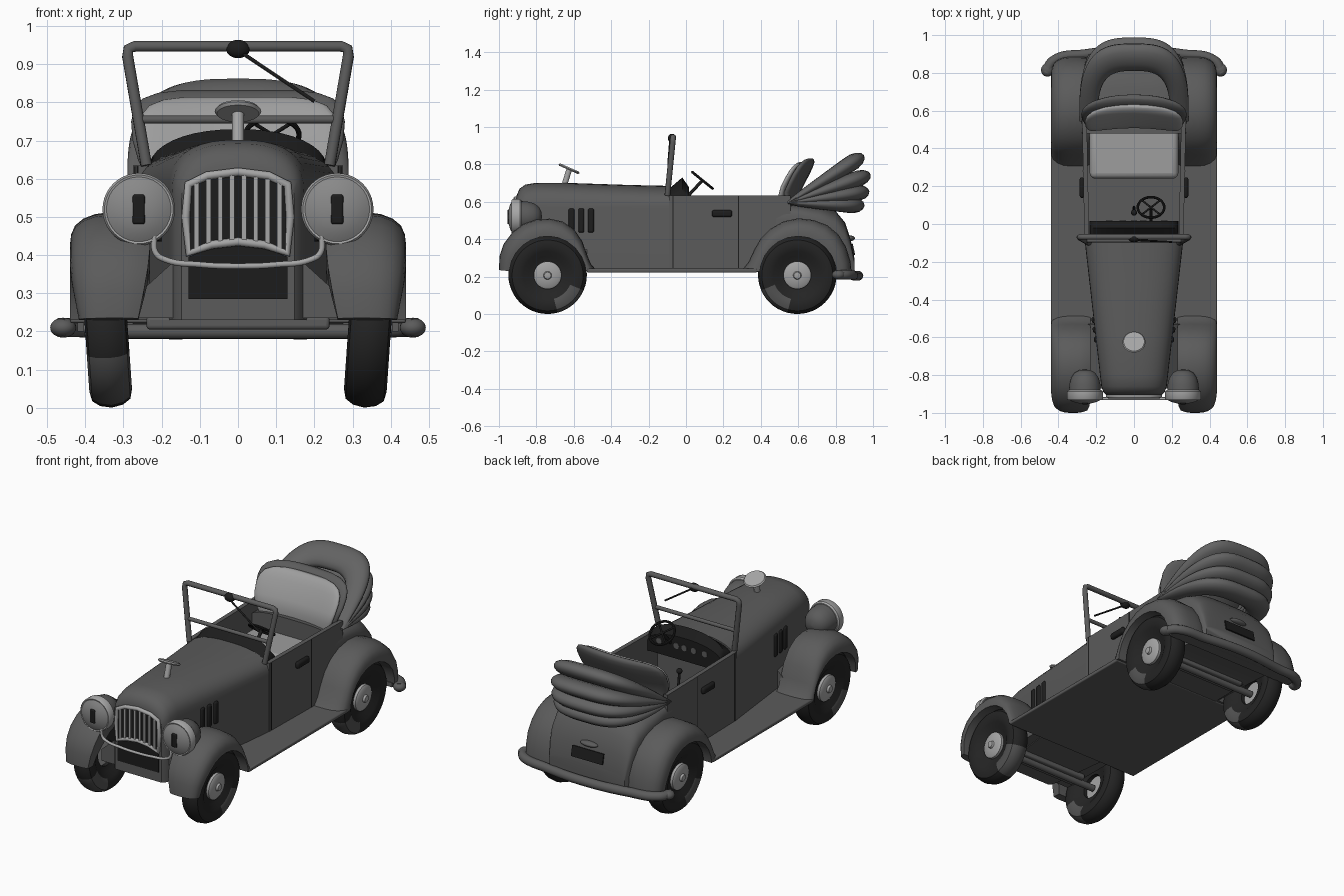
import bpy, bmesh, math
from mathutils import Vector, Matrix

if "Cube" in bpy.data.objects:
    bpy.data.objects.remove(bpy.data.objects["Cube"])

def material(name, v):
    m = bpy.data.materials.new(name)
    m.diffuse_color = (v, v, v, 1)
    m.use_nodes = True
    m.node_tree.nodes["Principled BSDF"].inputs["Base Color"].default_value = m.diffuse_color
    return m

BODY = material("body grey", 0.105)
FABRIC = material("folded top grey", 0.125)
LIGHT = material("light metal", 0.38)
LENS = material("lamp lens", 0.25)
SEAT = material("seat leather", 0.34)
BLACK = material("black trim", 0.012)
TYRE = material("tyre rubber", 0.018)
PATCH = material("tyre patch", 0.085)

def finish(o, name, mat, angle=35):
    o.name = name
    o.data.materials.clear()
    o.data.materials.append(mat)
    bpy.ops.object.select_all(action='DESELECT')
    o.select_set(True)
    bpy.context.view_layer.objects.active = o
    bpy.ops.object.shade_smooth_by_angle(angle=math.radians(angle))
    return o

def loft(name, rings, mat, angle=35, loop=False, matrix=None):
    """Skin closed rings of points, capping both ends."""
    bm = bmesh.new()
    vs = [[bm.verts.new(p) for p in r] for r in rings]
    n = len(vs[0])
    for a, b in zip(vs, vs[1:] + (vs[:1] if loop else [])):
        for i in range(n):
            bm.faces.new((a[i], a[(i + 1) % n], b[(i + 1) % n], b[i]))
    if not loop:
        bm.faces.new(vs[0])
        bm.faces.new(vs[-1])
    bmesh.ops.remove_doubles(bm, verts=bm.verts, dist=1e-5)
    bmesh.ops.recalc_face_normals(bm, faces=bm.faces)
    me = bpy.data.meshes.new(name)
    bm.to_mesh(me)
    bm.free()
    o = bpy.data.objects.new(name, me)
    bpy.context.collection.objects.link(o)
    if matrix:
        o.matrix_world = matrix
    return finish(o, name, mat, angle)

def lathe(name, profile, mat, matrix, n=40, loop=False):
    """Turn (radius, height) points around local z."""
    rings = [[(max(r, 1e-4) * math.cos(2 * math.pi * i / n), max(r, 1e-4) * math.sin(2 * math.pi * i / n), h)
              for i in range(n)] for r, h in profile]
    return loft(name, rings, mat, 40, loop, matrix)

def box(name, lo, hi, mat, bevel=0.0, rot=(0, 0, 0)):
    lo, hi = Vector(lo), Vector(hi)
    bpy.ops.mesh.primitive_cube_add(size=1, location=(lo + hi) / 2, rotation=rot)
    o = bpy.context.object
    o.scale = [abs(c) for c in hi - lo]
    bpy.ops.object.transform_apply(location=False, rotation=False, scale=True)
    if bevel:
        m = o.modifiers.new("bevel", 'BEVEL')
        m.width, m.segments = bevel, 3
    return finish(o, name, mat)

def ball(name, loc, scale, mat, rot=(0, 0, 0)):
    bpy.ops.mesh.primitive_uv_sphere_add(segments=24, ring_count=14, location=loc, rotation=rot)
    bpy.context.object.scale = scale
    return finish(bpy.context.object, name, mat)

def tube(name, pts, r, mat, cyclic=False, smooth=False):
    cu = bpy.data.curves.new(name, 'CURVE')
    cu.dimensions, cu.bevel_depth, cu.bevel_resolution, cu.use_fill_caps = '3D', r, 3, True
    sp = cu.splines.new('BEZIER')
    sp.bezier_points.add(len(pts) - 1)
    for b, p in zip(sp.bezier_points, pts):
        b.co = p
        b.handle_left_type = b.handle_right_type = 'AUTO' if smooth else 'VECTOR'
    sp.use_cyclic_u = cyclic
    o = bpy.data.objects.new(name, cu)
    bpy.context.collection.objects.link(o)
    bpy.ops.object.select_all(action='DESELECT')
    o.select_set(True)
    bpy.context.view_layer.objects.active = o
    bpy.ops.object.convert(target='MESH')
    return finish(bpy.context.object, name, mat, 50)

def section(y, w, zb, zs, h, n=2.5, k=20):
    """Body cross-section: straight sides with a rounded roof."""
    pts = [(w, y, zb)]
    for i in range(k + 1):
        c, s = math.cos(math.pi * i / k), max(math.sin(math.pi * i / k), 0)
        pts.append((math.copysign(w * abs(c) ** (2 / n), c), y, zs + (h - zs) * s ** (2 / n)))
    return pts + [(-w, y, zb)]

def at(loc, rx=0.0, ry=0.0):
    return Matrix.Translation(loc) @ Matrix.Rotation(ry, 4, 'Y') @ Matrix.Rotation(rx, 4, 'X')

# bonnet, tail and cabin tub
loft("bonnet", [section(*a) for a in [
    (-.905, .148, .23, .54, .635), (-.89, .163, .23, .55, .67), (-.86, .173, .23, .56, .692), (-.8, .18, .23, .57, .702),
    (-.6, .203, .23, .57, .70), (-.3, .237, .23, .57, .69), (-.08, .262, .23, .57, .685)]], BODY)
loft("tail", [section(*a, n=3.5) for a in [
    (.48, .274, .23, .5, .6), (.6, .28, .23, .5, .59), (.72, .275, .22, .46, .575), (.8, .268, .21, .42, .55),
    (.85, .26, .2, .38, .49), (.88, .25, .2, .33, .40), (.9, .24, .2, .26, .30)]], BODY, 50)
for s in (1, -1):
    loft("cabin_side", [[(s * x, y, z) for x, y in ((.262, -.09), (.275, .56), (.25, .56), (.237, -.09))]
                        for z in (.23, .635)], BODY)
box("running_board", (-.44, -.53, .222), (.44, .38, .243), BODY, .006)
loft("front_apron", [[(x, y, z) for x, z in ((-.26, .235), (.26, .235), (.26, .3), (.15, zt), (-.15, zt), (-.26, .3))]
                     for y, zt in ((-.87, .4), (-.53, .4))], BODY)
box("rear_floor", (-.26, .38, .225), (.26, .87, .3), BODY)

# fenders: arch points swept around each wheel well, narrowing at the tip
def fender(name, arch, cy, s, xin, tip):
    rings = []
    for j, (y, z) in enumerate(arch):
        d = Vector((y - cy, z - .21))
        q = d.normalized() * min(.206, d.length - .008)
        ring = []
        k = tip[j] if j < len(tip) else 1
        for x, t in ((xin, 1), (xin, .15), (xin + .03, .03), (.29, 0), (.34, 0), (.375, .05), (.405, .17),
                     (.427, .36), (.437, .6), (.44, .85), (.44, 1), (.42, 1)):
            p = d.lerp(q, t)
            ring.append((s * (.35 + (x - .35) * k), cy + p.x, .21 + p.y))
        rings.append(ring)
    loft(name, rings, BODY, 50)

FRONT = [(-1, .235), (-.997, .31), (-.975, .375), (-.93, .435), (-.87, .48), (-.8, .505), (-.73, .51),
         (-.66, .495), (-.6, .455), (-.555, .39), (-.53, .32), (-.51, .27), (-.48, .235)]
REAR = [(.885, .225), (.88, .28), (.855, .36), (.815, .425), (.755, .475), (.68, .503), (.6, .512), (.52, .495),
        (.45, .455), (.4, .405), (.365, .345), (.335, .28), (.3, .235)]
for s in (1, -1):
    fender("front_fender", FRONT, -.74, s, .23, (.74, .86, .95))
    fender("rear_fender", REAR, .6, s, .22, (.9, .95))

# wheels with slight camber, hubs and a patch on each tyre
TP = [(.10, -.03), (.13, -.048), (.165, -.056), (.19, -.05), (.204, -.03), (.21, 0),
      (.204, .03), (.19, .05), (.165, .056), (.13, .048), (.10, .03), (.07, .022), (.07, -.022)]
for s in (1, -1):
    for y, px in ((-.74, s), (.595, -1)):
        M = at((s * .345, y, .21), ry=s * math.radians(90 + 4))
        o = lathe("tyre", TP, TYRE, M, 48, True)
        o.data.materials.append(PATCH)
        for f in o.data.polygons:
            c = M @ f.center - M.translation
            a = math.degrees(math.atan2(c.z, c.y * px))
            if -78 < a < -22 and math.hypot(c.y, c.z) > .12:
                f.material_index = 1
        lathe("hub_cap", [(0, 0), (.074, 0), (.074, .038), (.064, .045), (.022, .047), (.018, .058), (0, .06)], LIGHT, M)
for y in (-.74, .595):
    tube("axle", [(-.33, y, .2), (.33, y, .2)], .02, BODY)
    box("axle_beam", (-.24, y - .06, .205), (.24, y + .04, .24), BODY, .01)

# grille: dark panel, frame and bars
out = [(-.13, .405), (-.137, .5), (-.13, .585), (-.08, .608), (0, .618), (.08, .608), (.13, .585), (.137, .5),
       (.13, .405), (.07, .427), (0, .435), (-.07, .427)]
loft("grille_panel", [[(x, y, z) for x, z in out] for y in (-.9, -.911)], BLACK)
tube("grille_frame", [(x, -.911, z) for x, z in out], .0115, LIGHT, True)
for i in range(8):
    x = (i - 3.5) * .031
    box("grille_bar", (x - .0065, -.919, .43 - x * x * 1.2), (x + .0065, -.905, .612 - x * x * 2), LIGHT)
loft("lower_intake", [[(x, y, z) for x, z in ((-.13, .285), (.13, .285), (.13, .395), (.07, .42), (0, .428),
     (-.07, .42), (-.13, .395))] for y in (-.9, -.91)], BLACK)

# headlights and their connecting bar
for s in (1, -1):
    M = at((s * .26, -.77, .52), rx=math.pi / 2)
    lathe("headlight_pod", [(0, 0), (.03, .004), (.055, .018), (.073, .045), (.082, .08), (.084, .12), (0, .12)], BODY, M)
    lathe("headlight_rim", [(0, .11), (.088, .11), (.095, .118), (.095, .155), (.09, .162), (.084, .16), (0, .155)],
          LIGHT, M)
    lathe("headlight_lens", [(0, .15), (.085, .15), (.085, .16), (.065, .171), (.035, .179), (0, .182)], LENS, M)
    box("headlight_mark", (s * .26 - .016, -.955, .481), (s * .26 + .016, -.94, .559), BLACK, .006)
tube("headlight_bar", [(x, -.925, z) for x, z in ((-.22, .45), (-.215, .405), (-.19, .388), (-.1, .375), (0, .371),
     (.1, .375), (.19, .388), (.215, .405), (.22, .45))], .008, LIGHT, smooth=True)

# bonnet ornament
tube("ornament_post", [(0, -.65, .69), (0, -.625, .772)], .016, LIGHT)
lathe("ornament_disc", [(0, -.007), (.055, -.007), (.061, 0), (.055, .007), (0, .007)], LIGHT,
      at((0, -.625, .777), rx=math.radians(-24)))

# windscreen frame, mirror and wiper
def scr(x, z):
    return (x, -.1 + (z - .63) * .1, z)
tube("windscreen_frame", [scr(x, z) for x, z in ((-.24, .635), (-.289, .92), (-.287, .94), (-.27, .947),
     (.27, .947), (.287, .94), (.289, .92), (.24, .635))], .015, BODY)
tube("windscreen_rail", [scr(-.262, .755), scr(.262, .755)], .011, BODY)
ball("mirror", (0, -.075, .94), (.031, .022, .024), BLACK)
tube("wiper", [(.01, -.085, .93), (.2, -.095, .803)], .005, BLACK)

# dashboard, dials and steering wheel
loft("dashboard", [section(y, .235, .55, z, h, 2.2) for y, z, h in
     ((-.09, .6, .67), (-.02, .62, .73), (.015, .6, .68))], BLACK)
for x in (-.13, -.06, .0, .05, .16):
    lathe("dial", [(0, 0), (.017, 0), (.017, .006), (0, .006)], BODY, at((x, .012, .625), rx=-math.pi / 2))
C = Vector((.09, .088, .715))
M = at(C, rx=-math.radians(39))
lathe("steering_rim", [(.07 + .007 * math.cos(a * math.pi / 4), .007 * math.sin(a * math.pi / 4)) for a in range(8)],
      BLACK, M, 40, True)
for a in (math.pi / 4, -math.pi / 4):
    d = Vector((.07 * math.cos(a), .07 * math.sin(a), 0))
    tube("steering_spoke", [M @ d, M @ -d], .005, BLACK)
tube("steering_column", [C, (.09, -.0, .62)], .009, BLACK)
tube("gear_lever", [(0, .09, .26), (0, .06, .5)], .007, BLACK)
ball("gear_knob", (0, .06, .51), (.016, .016, .016), BLACK)

# seat: cushion, backrest shell and light pad, lofted upwards
def backrest(name, rows, dy, b, k, mat):
    rings = []
    for z, a, t in rows:
        yc, ring = .55 + max(z - .65, 0) * .52 + dy, []
        for i in range(32):
            c, s = math.cos(i * math.pi / 16), math.sin(i * math.pi / 16)
            x = a * k * math.copysign(abs(c) ** .7, c)
            ring.append((x, yc + b * t * math.copysign(abs(s) ** .8, s) - .045 * (x / .28) ** 2, z))
        rings.append(ring)
    loft(name, rings, mat, 60)
ROWS = [(.38, .24, .8), (.6, .24, .9), (.65, .262, 1), (.7, .276, 1), (.75, .28, 1), (.785, .272, .95),
        (.81, .25, .8), (.825, .21, .55), (.832, .15, .25)]
backrest("seat_shell", ROWS, .025, .035, 1, BODY)
backrest("seat_pad", [(z - .018, a, t) for z, a, t in ROWS], -.012, .03, .93, SEAT)
box("seat_cushion", (-.235, .24, .3), (.235, .54, .5), SEAT, .03)

# folded top: four U-shaped folds fanned from one pivot
for L, deg in ((.41, -2), (.44, 8), (.468, 19), (.48, 32)):
    A, rings = math.radians(deg), []
    for j in range(49):
        th = math.pi * j / 48
        c, s = math.cos(th), max(math.sin(th), 0)
        px, pd = .29 * math.copysign(abs(c) ** .65, c), L * s ** .65
        t, ring = .01 + .034 * (pd / L) ** .8, []
        for i in range(14):
            f = i * math.pi / 7
            sc, nn = .83 + .17 * math.cos(f), t * math.sin(f)
            d = pd * sc
            ring.append((px * sc, .545 + d * math.cos(A) - nn * math.sin(A), .595 + d * math.sin(A) + nn * math.cos(A)))
        rings.append(ring)
    loft("top_fold", rings, FABRIC, 60)

# louvres, door seams and handles
for s in (1, -1):
    for y in (-.612, -.56, -.508):
        x = .18 + .114 * (y + .8)
        box("louvre", (s * x - .011, y - .016, .435), (s * x + .011, y + .016, .565), BLACK, .01, (0, 0, -s * .113))
    for y, x in ((-.07, .2625), (.28, .2695)):
        box("door_seam", (s * (x - .004), y - .0025, .245), (s * (x + .002), y + .0025, .632), BLACK)
    box("door_handle", (s * .262, .138, .518), (s * .288, .247, .556), BLACK, .012)

# rear bumper, plate and plate lamp
tube("rear_bumper", [(-.465, .8, .21), (-.43, .862, .21), (-.25, .9, .205), (0, .922, .205), (.25, .9, .205),
     (.43, .862, .21), (.465, .8, .21)], .026, BODY, smooth=True)
for s in (1, -1):
    ball("bumper_end", (s * .458, .815, .21), (.034, .035, .026), BODY)
box("bumper_ledge", (-.42, .8, .2), (.42, .88, .225), BODY)
box("number_plate", (-.1, .882, .315), (.1, .898, .375), BLACK, rot=(math.radians(12), 0, 0))
ball("plate_lamp", (0, .878, .405), (.055, .025, .015), BODY)
